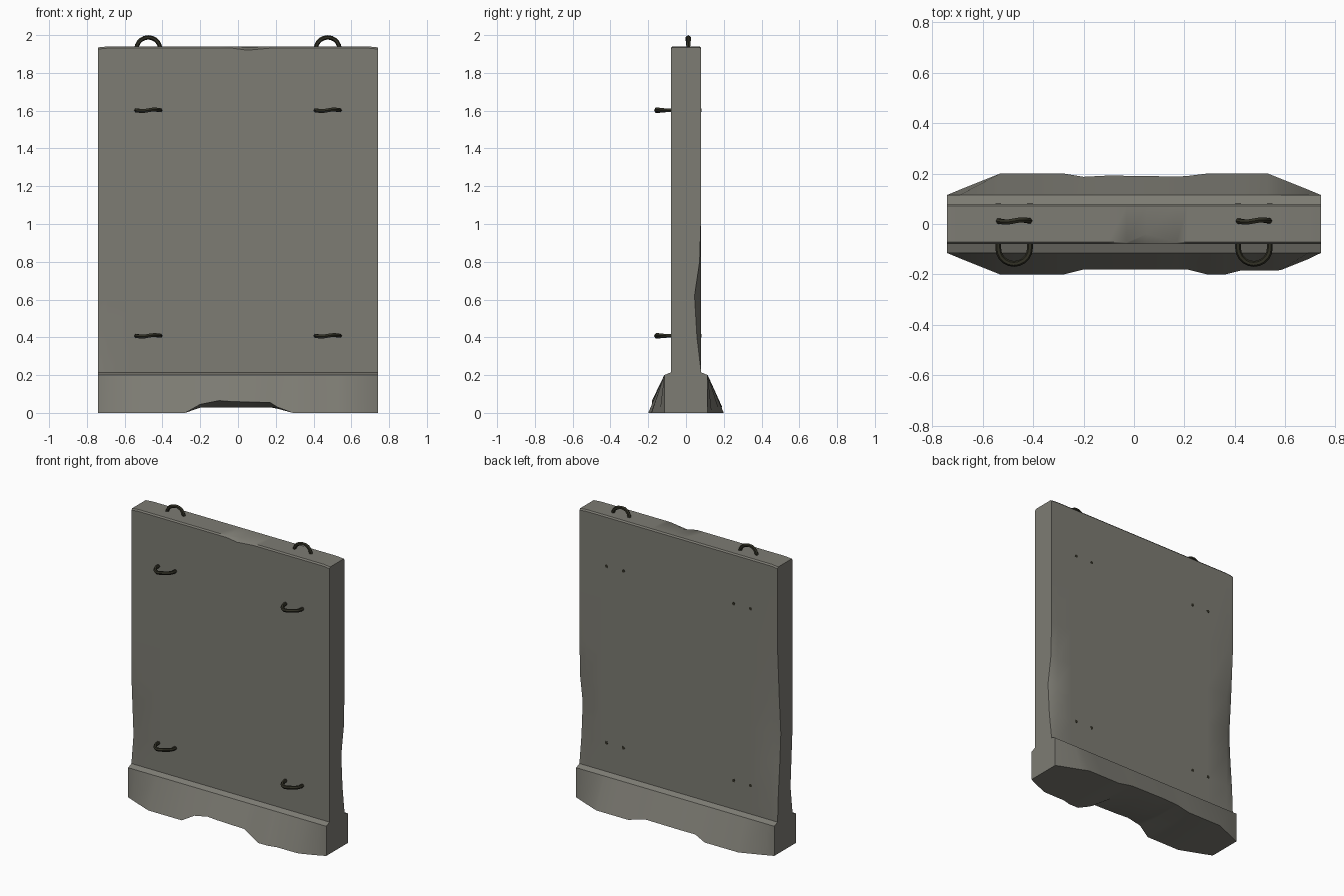
import bpy, bmesh, math

if "Cube" in bpy.data.objects:
    bpy.data.objects.remove(bpy.data.objects["Cube"])

def material(name, rgb):
    m = bpy.data.materials.new(name)
    m.diffuse_color = (*rgb, 1)
    m.use_nodes = True
    m.node_tree.nodes["Principled BSDF"].inputs["Base Color"].default_value = m.diffuse_color
    return m

concrete = material("concrete grey", (0.205, 0.2, 0.172))
iron = material("dark iron", (0.03, 0.029, 0.018))

# Cross-section stations along x: x, front foot depth, front foot z, back foot depth, back foot z
STATIONS = [
    (-0.74, .115, 0, .115, 0), (-0.69, .136, 0, .136, 0), (-0.53, .20, 0, .20, 0),
    (-0.28, .20, 0, .20, 0), (-0.20, .18, .045, .187, .028), (-0.10, .18, .065, .192, .03),
    (-0.03, .18, .06, .191, .03), (0.05, .18, .058, .19, .03), (0.17, .18, .055, .188, .03),
    (0.21, .18, .03, .19, .022), (0.29, .20, 0, .20, 0), (0.36, .20, 0, .20, 0),
    (0.42, .185, 0, .20, 0), (0.53, .185, 0, .20, 0), (0.58, .183, 0, .18, 0),
    (0.69, .139, 0, .136, 0), (0.74, .115, 0, .115, 0)]
LEVELS = [.215, .4, .62, .8, 1.05, 1.38]

# Broken corner edges: depth of the chip per level
CHIPS = {(-0.74, 1): {.4: .008, .62: .025, .8: .035, 1.05: .018},
         (0.74, 1): {.4: .022, .62: .035, .8: .008},
         (-0.74, -1): {.4: .022, .62: .01}}

def section(x, yf, zf, yb, zb):
    def side(s, foot, z0):
        chip = CHIPS.get((x, s), {})
        pts = [(s * foot, z0), (s * .115, .2)]
        pts += [(s * (.08 - chip.get(z, 0)), z) for z in LEVELS]
        dent = x == 0.05 and s < 0          # chip in the top front edge
        end = .005 if abs(x) == .74 else 0  # slightly worn top corners
        pts.append((s * .08, 1.92 if dent else 1.931 - end))
        pts.append((s * (.04 if dent else .072), 1.937 if dent else 1.94 - end))
        return pts
    mid = (0, .028 if -.25 < x < .25 else 0)
    return side(-1, yf, zf) + side(1, yb, zb)[::-1] + [mid]

# Concrete wall with flared foot, lofted along x
bm = bmesh.new()
rings = [[bm.verts.new((s[0], y, z)) for y, z in section(*s)] for s in STATIONS]
n = len(rings[0])
for a, b in zip(rings, rings[1:]):
    for i in range(n):
        j = (i + 1) % n
        bm.faces.new((a[i], a[j], b[j], b[i]))
bm.faces.new(rings[0])
bm.faces.new(rings[-1][::-1])
bmesh.ops.recalc_face_normals(bm, faces=bm.faces[:])
mesh = bpy.data.meshes.new("concrete_wall")
bm.to_mesh(mesh)
bm.free()
mesh.materials.append(concrete)
wall = bpy.data.objects.new("concrete_wall", mesh)
bpy.context.collection.objects.link(wall)
bpy.context.view_layer.objects.active = wall
wall.select_set(True)
bpy.ops.object.shade_smooth_by_angle(angle=math.radians(30))

# Bent-rod loop: two legs and a half circle, placed by a mapping function
def rod_loop(name, leg, place):
    r = .063
    pts = [(-r, -leg)]
    pts += [(-r * math.cos(math.pi * i / 10), r * math.sin(math.pi * i / 10)) for i in range(11)]
    pts.append((r, -leg))
    cu = bpy.data.curves.new(name, 'CURVE')
    cu.dimensions = '3D'
    cu.bevel_depth = .0115
    cu.bevel_resolution = 1
    cu.use_fill_caps = True
    sp = cu.splines.new('POLY')
    sp.points.add(len(pts) - 1)
    for p, (u, v) in zip(sp.points, pts):
        p.co = (*place(u, v, .004 * math.sin(u * 50)), 1)
    cu.materials.append(iron)
    ob = bpy.data.objects.new(name, cu)
    bpy.context.collection.objects.link(ob)
    bpy.ops.object.select_all(action='DESELECT')
    ob.select_set(True)
    bpy.context.view_layer.objects.active = ob
    bpy.ops.object.convert(target='MESH')
    bpy.ops.object.shade_smooth_by_angle(angle=math.radians(50))

for cx, side in ((-.475, "left"), (.475, "right")):
    # Lifting loops on the top edge
    rod_loop("top_loop_" + side, .1, lambda u, v, w: (cx + u, .012 + w, 1.925 + v))
    # Loops on the front face, legs just showing through the back
    for cz, row in ((1.602, "upper"), (.408, "lower")):
        rod_loop(f"front_loop_{row}_{side}", .176, lambda u, v, w: (cx + u, -.095 - v, cz + w))
